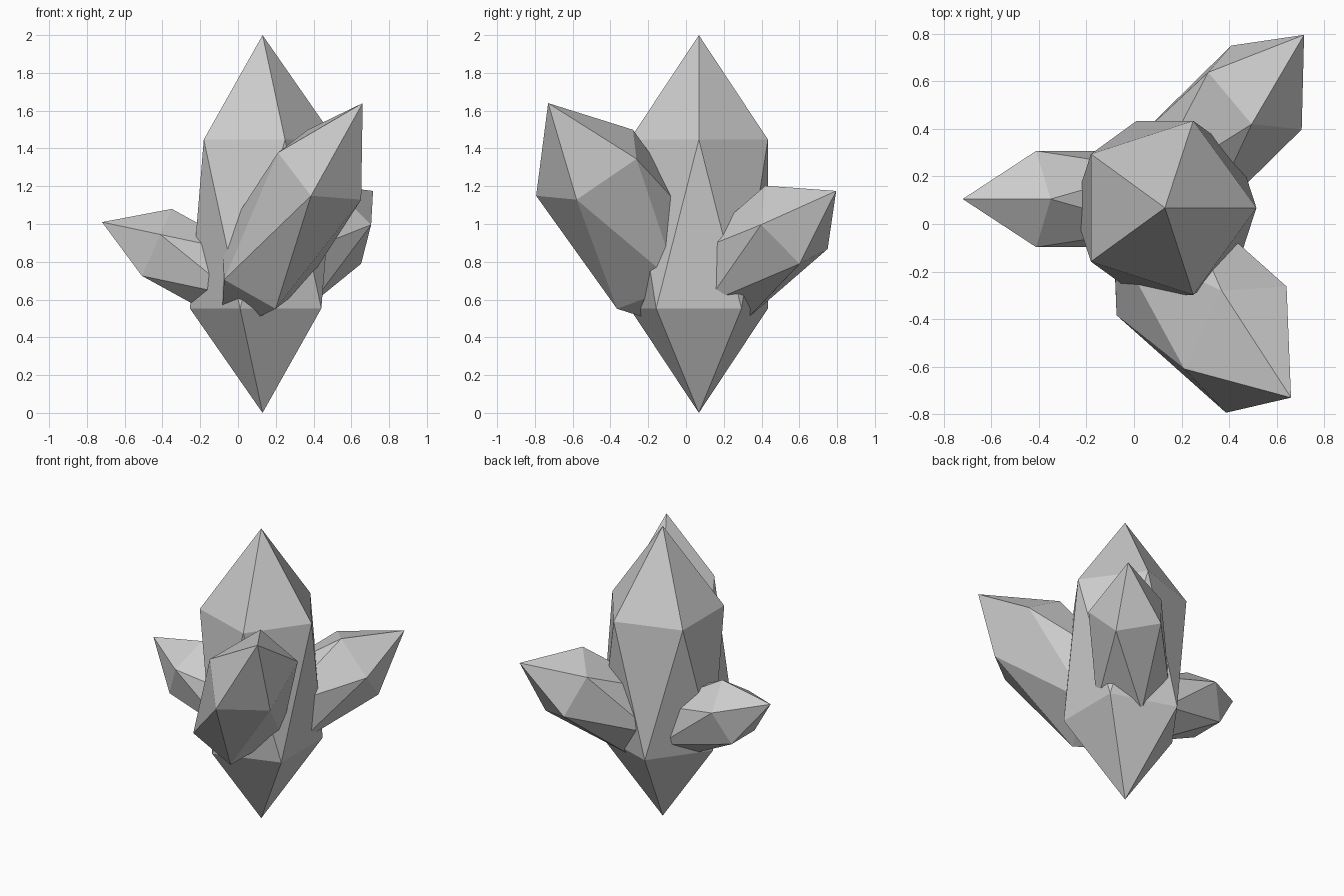
import bpy
from mathutils import Vector, Matrix

if "Cube" in bpy.data.objects:
    bpy.data.objects.remove(bpy.data.objects["Cube"])


def crystal(name, centre, axis, side, width, depth):
    """Stretched low-poly icosphere: axis runs centre to tip, side points at one shoulder corner."""
    bpy.ops.mesh.primitive_ico_sphere_add(subdivisions=1, radius=1)
    obj = bpy.context.object
    obj.name = name
    z = Vector(axis)
    x = Vector(side)
    x = (x - x.project(z)).normalized()
    y = z.cross(x).normalized()
    shape = Matrix((x * width, y * depth, z)).transposed().to_4x4()
    obj.data.transform(Matrix.Translation(centre) @ shape)
    return obj


# Tall central crystal
crystal("main_crystal", (0.13, 0.068, 1.0), (0, 0, 1.0), (1, 0, 0), 0.43, 0.43)

# Large leaning crystal at the front right
crystal("front_crystal", (0.284, -0.323, 1.025), (0.376, -0.407, 0.615),
        (-0.0645, -0.29, -0.149), 0.371, 0.298)

# Small crystal on the left
crystal("left_crystal", (-0.21, 0.105, 0.782), (-0.51, 0, 0.228),
        (0.088, 0, 0.196), 0.24, 0.238)

# Medium crystal at the back right
crystal("back_crystal", (0.352, 0.372, 0.851), (0.363, 0.423, 0.324),
        (0.19, -0.164, 0), 0.281, 0.281)
